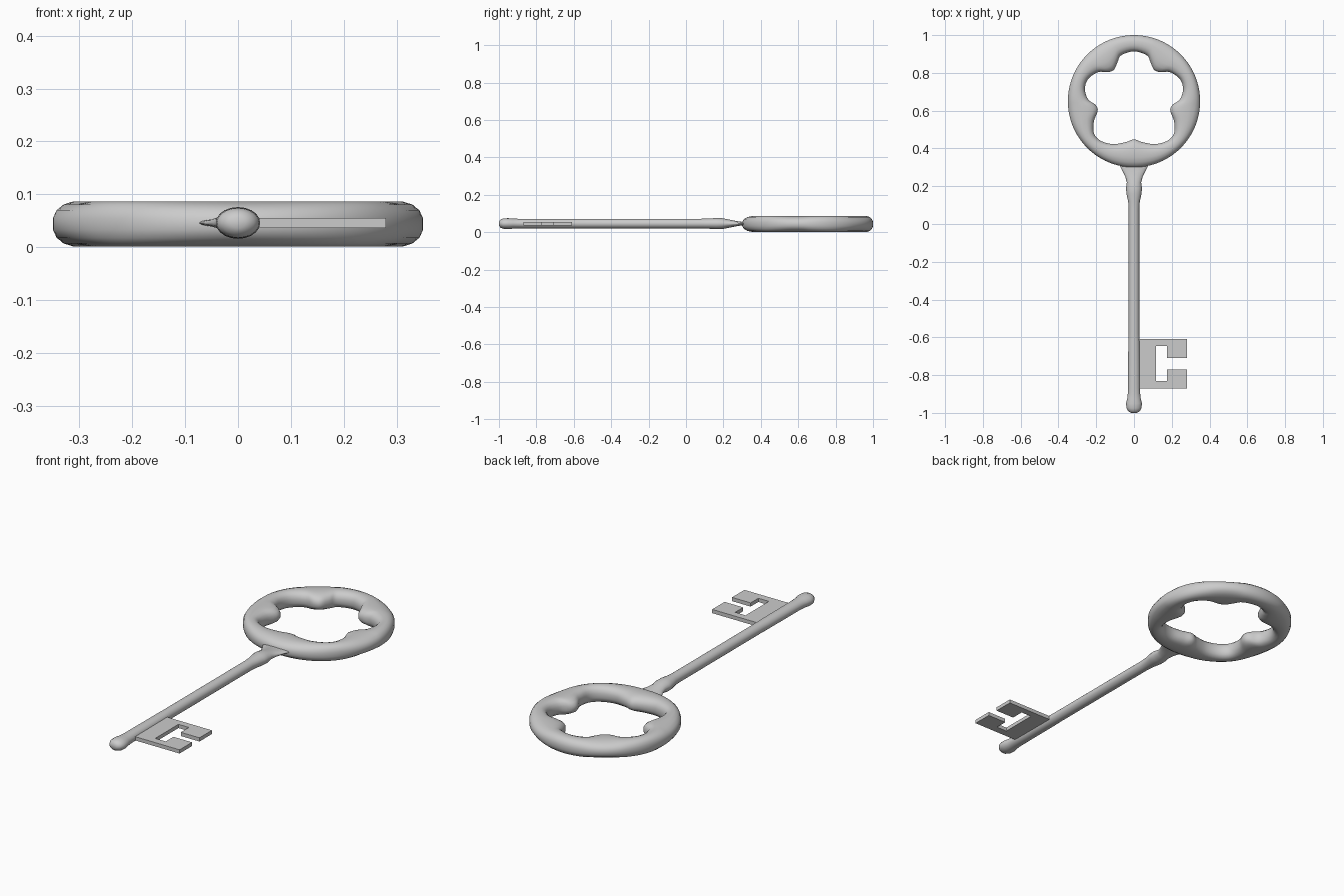
import bpy, bmesh, math
from mathutils import Vector

if "Cube" in bpy.data.objects:
    bpy.data.objects.remove(bpy.data.objects["Cube"])

ZC = 0.044


def finish(name, bm, angle=40):
    bmesh.ops.recalc_face_normals(bm, faces=bm.faces)
    me = bpy.data.meshes.new(name)
    bm.to_mesh(me)
    bm.free()
    ob = bpy.data.objects.new(name, me)
    bpy.context.collection.objects.link(ob)
    bpy.ops.object.select_all(action='DESELECT')
    ob.select_set(True)
    bpy.context.view_layer.objects.active = ob
    bpy.ops.object.shade_smooth_by_angle(angle=math.radians(angle))
    return ob


def loft(bm, rings, closed):
    """Skin a list of equal-length vertex rings."""
    vs = [[bm.verts.new(p) for p in r] for r in rings]
    n = len(vs[0])
    for i in range(len(vs) if closed else len(vs) - 1):
        a, b = vs[i], vs[(i + 1) % len(vs)]
        for j in range(n):
            k = (j + 1) % n
            bm.faces.new((a[j], a[k], b[k], b[j]))
    if not closed:
        bm.faces.new(vs[0])
        bm.faces.new(vs[-1])


def smooth_loop(pts, steps):
    """Closed Catmull-Rom curve through the points."""
    out, n = [], len(pts)
    for i in range(n):
        a, b, c, d = (pts[(i + k) % n] for k in (-1, 0, 1, 2))
        for s in range(steps):
            t = s / steps
            out.append(0.5 * (2 * b + (c - a) * t + (2 * a - 5 * b + 4 * c - d) * t * t
                              + (3 * b - 3 * c + d - a) * t ** 3))
    return out


# Bow: round outside, five-lobed opening, rounded cross-section
half = [(0, .914), (.068, .893), (.087, .857), (.106, .817), (.138, .804), (.19, .804),
        (.243, .767), (.26, .714), (.243, .66), (.203, .63), (.192, .598), (.212, .545),
        (.212, .48), (.175, .44), (.11, .423), (.042, .434), (0, .448)]
hole = [Vector(p) for p in half] + [Vector((-x, y)) for x, y in half[-2:0:-1]]
centre = Vector((0, .65))
rings = []
for p in smooth_loop(hole, 4):
    outer = centre + (p - centre).normalized() * .35
    mid, arm = (p + outer) / 2, (outer - p) / 2
    ring = []
    for j in range(16):
        a = math.tau * (j + .5) / 16
        c, s = math.cos(a), math.sin(a)
        u = math.copysign(abs(c) ** .85, c) / math.cos(math.pi / 16) ** .85
        v = math.copysign(abs(s) ** .85, s)
        q = mid + arm * u
        ring.append((q.x, q.y, ZC + .043 * v))
    rings.append(ring)
bm = bmesh.new()
loft(bm, rings, True)
finish("bow", bm, 60)

# Shank: rounded tip, straight shaft, collar and flat flared neck (y, half width, half height)
profile = [(-1, .014, .01), (-.992, .03, .022), (-.975, .04, .028), (-.95, .042, .029),
           (-.925, .036, .027), (-.9, .033, .026), (-.87, .032, .026), (-.62, .030, .026),
           (-.58, .028, .026), (.08, .028, .026), (.12, .031, .027), (.16, .040, .030),
           (.19, .042, .030), (.22, .038, .024), (.25, .046, .018), (.28, .060, .012),
           (.305, .073, .009), (.345, .078, .009)]
bm = bmesh.new()
loft(bm, [[(rx * math.cos(math.tau * j / 20), y, .046 + rz * math.sin(math.tau * j / 20))
           for j in range(20)] for y, rx, rz in profile], False)
finish("shank", bm, 60)

# Bit: flat plate with a notched slot
outline = [(0, -.61), (.28, -.61), (.28, -.71), (.175, -.71), (.175, -.645), (.116, -.645),
           (.116, -.832), (.175, -.832), (.175, -.77), (.28, -.77), (.28, -.87), (0, -.87)]
bm = bmesh.new()
face = bm.faces.new([bm.verts.new((x, y, .036)) for x, y in outline])
ext = bmesh.ops.extrude_face_region(bm, geom=[face])
bmesh.ops.translate(bm, vec=(0, 0, .019),
                    verts=[v for v in ext["geom"] if isinstance(v, bmesh.types.BMVert)])
finish("bit", bm)
